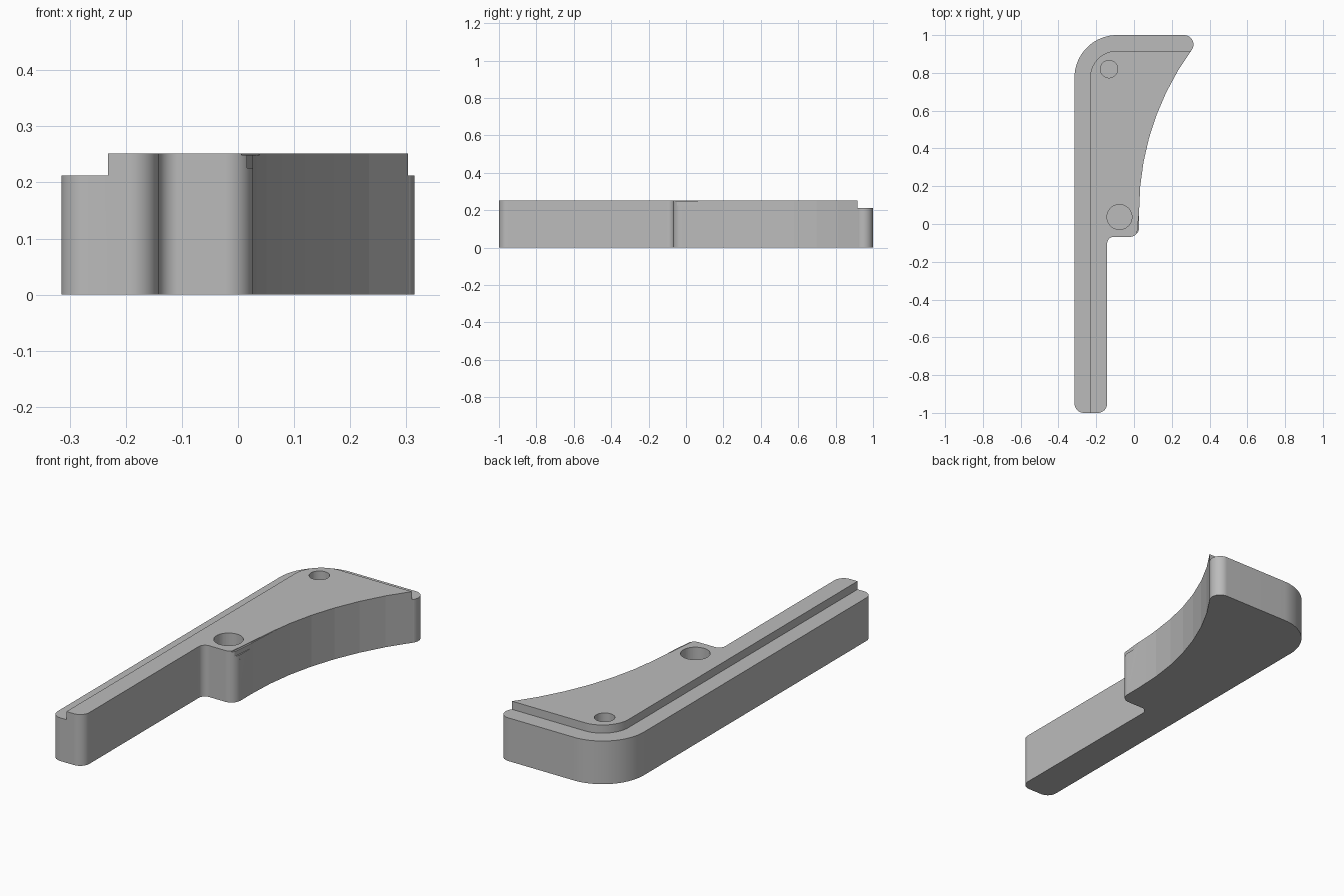
import bpy, bmesh
from math import sin, cos, radians

cube = bpy.data.objects.get("Cube")
if cube:
    bpy.data.objects.remove(cube, do_unlink=True)

TOP, LEDGE = 0.252, 0.212

grey = bpy.data.materials.new("plain grey")
grey.use_nodes = True
colour = (0.5, 0.5, 0.5, 1)
grey.diffuse_color = colour
grey.node_tree.nodes["Principled BSDF"].inputs["Base Color"].default_value = colour


def arc(cx, cy, r, start, end, steps=32):
    """Points along a circular arc, angles in degrees."""
    angles = [radians(start + (end - start) * i / steps) for i in range(steps + 1)]
    return [(cx + r * cos(a), cy + r * sin(a)) for a in angles]


def prism(name, outline, z0, z1):
    """Extrude a flat outline between two heights."""
    bm = bmesh.new()
    face = bm.faces.new([bm.verts.new((x, y, z0)) for x, y in outline])
    new = bmesh.ops.extrude_face_region(bm, geom=[face])["geom"]
    bmesh.ops.translate(bm, vec=(0, 0, z1 - z0),
                        verts=[v for v in new if isinstance(v, bmesh.types.BMVert)])
    bmesh.ops.recalc_face_normals(bm, faces=bm.faces)
    mesh = bpy.data.meshes.new(name)
    bm.to_mesh(mesh)
    bm.free()
    mesh.materials.append(grey)
    obj = bpy.data.objects.new(name, mesh)
    bpy.context.collection.objects.link(obj)
    return obj


def cut(body, cutter):
    """Subtract a cutter and remove it."""
    cutter.hide_render = True
    mod = body.modifiers.new("cut", "BOOLEAN")
    mod.operation, mod.solver, mod.object = "DIFFERENCE", "EXACT", cutter
    bpy.context.view_layer.objects.active = body
    bpy.ops.object.modifier_apply(modifier=mod.name)
    bpy.data.objects.remove(cutter, do_unlink=True)


# Body: long arm, step, hollow curved edge, rounded tip and big back corner
outline = (
    arc(-0.265, -0.95, 0.05, 180, 270)
    + arc(-0.192, -0.95, 0.05, 270, 360)
    + arc(-0.107, -0.103, 0.035, 180, 90)
    + arc(-0.023, -0.018, 0.05, 270, 360)
    + arc(1.467, 0.07, 1.44, 180, 143.8, 7)
    + arc(0.265, 0.95, 0.05, -36, 90)[1:]
    + arc(-0.09, 0.775, 0.225, 90, 180)
)
body = prism("bracket_body", outline, 0, TOP)

# Lowered ledge along the left and back edges
ledge = [(-0.232, -1.1)] + arc(-0.09, 0.775, 0.142, 180, 90)
ledge += [(0.5, 0.917), (0.5, 1.1), (-0.5, 1.1), (-0.5, -1.1)]
cut(body, prism("ledge_cutter", ledge, LEDGE, TOP + 0.1))

# Two blind round holes
for x, y, r in ((-0.132, 0.82, 0.046), (-0.077, 0.037, 0.066)):
    cut(body, prism("hole_cutter", arc(x, y, r, 0, 360, 64)[:-1], 0.1, TOP + 0.1))

# Thin stepped relief at the top of the curved edge
for x, end, z in ((0.020, 0.10, 0.205), (0.011, 0.16, 0.226), (0.002, 0.24, 0.249)):
    wedge = [(x, -0.1), (0.15, -0.1), (0.15, end), (0.037, end)]
    cut(body, prism("relief_cutter", wedge, z, TOP + 0.1))

# Smooth round corners, crisp facets along the hollow edge
bpy.ops.object.select_all(action="DESELECT")
body.select_set(True)
bpy.context.view_layer.objects.active = body
bpy.ops.object.shade_smooth_by_angle(angle=radians(4.9))
